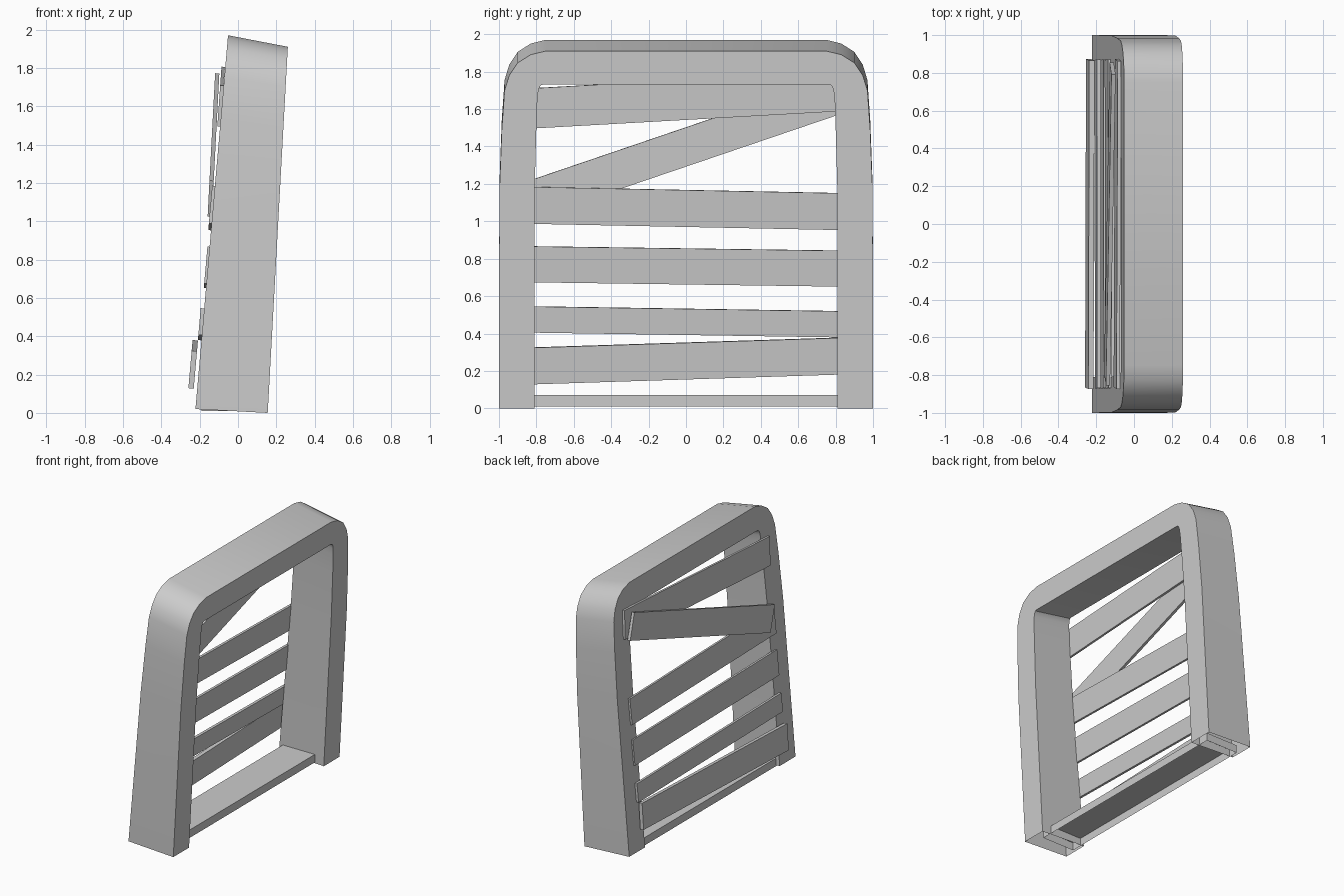
import bpy, bmesh
from math import radians, atan2, cos

if "Cube" in bpy.data.objects:
    bpy.data.objects.remove(bpy.data.objects["Cube"])


def finish(bm, name):
    bmesh.ops.recalc_face_normals(bm, faces=bm.faces)
    mesh = bpy.data.meshes.new(name)
    bm.to_mesh(mesh)
    bm.free()
    obj = bpy.data.objects.new(name, mesh)
    bpy.context.collection.objects.link(obj)
    return obj


def box(name, loc, size, rot=(0, 0, 0), open_bottom=False):
    bm = bmesh.new()
    bmesh.ops.create_cube(bm, size=1)
    bmesh.ops.scale(bm, vec=size, verts=bm.verts)
    if open_bottom:
        low = [f for f in bm.faces if f.calc_center_median().z < -size[2] * 0.49]
        bmesh.ops.delete(bm, geom=low, context='FACES_ONLY')
    obj = finish(bm, name)
    obj.location, obj.rotation_euler = loc, rot
    return obj


# Arched frame: matched inner and outer outlines (y, height fraction), leaning and tapering
outer = [(1, 0), (.998, .60), (.985, .78), (.97, .89), (.945, .932),
         (.90, .967), (.83, .99), (.75, 1)]
inner = [(.81, 0), (.81, .60), (.80, .79), (.795, .86), (.79, .885),
         (.785, .897), (.775, .905), (.755, .907)]


def mirrored(half):
    return half + [(-y, t) for y, t in reversed(half)]


def back(p):
    return (-.222 + .17 * p[1], p[0], .02 + 1.95 * p[1])


def front(p):
    return (.155 + .105 * p[1], p[0], 1.91 * p[1])


bm = bmesh.new()
rings = [[bm.verts.new(v) for v in (back(o), front(o), front(i), back(i))]
         for o, i in zip(mirrored(outer), mirrored(inner))]
for a, b in zip(rings, rings[1:]):
    for k in range(4):
        n = (k + 1) % 4
        bm.faces.new((a[k], a[n], b[n], b[k]))
frame = finish(bm, "arched_frame")
bpy.context.view_layer.objects.active = frame
frame.select_set(True)
bpy.ops.object.shade_smooth_by_angle(angle=radians(30))

# Bottom sill, hollow underneath
box("bottom_sill", (-.055, 0, .04), (.27, 1.78, .06), open_bottom=True)

# Crooked slats on the back: x, (low, high) z at y=-0.8, (low, high) z at y=+0.8, thickness, lean
slats = [
    (-.088, (1.495, 1.715), (1.59, 1.80), .018, 4),
    (-.128, (1.02, 1.23), (1.565, 1.775), .022, 3),
    (-.136, (.985, 1.185), (.955, 1.15), .018, 5),
    (-.160, (.675, .865), (.65, .845), .018, 5),
    (-.192, (.405, .545), (.38, .52), .020, 5),
    (-.234, (.13, .325), (.18, .378), .028, 5),
]
for n, (x, left, right, thick, lean) in enumerate(slats, 1):
    zl, zr = sum(left) / 2, sum(right) / 2
    ang = atan2(zr - zl, 1.6)
    width = (left[1] - left[0] + right[1] - right[0]) / 2 * cos(ang)
    box(f"back_slat_{n}", (x, 0, (zl + zr) / 2), (thick, 1.74, width),
        (ang, radians(lean), 0))
